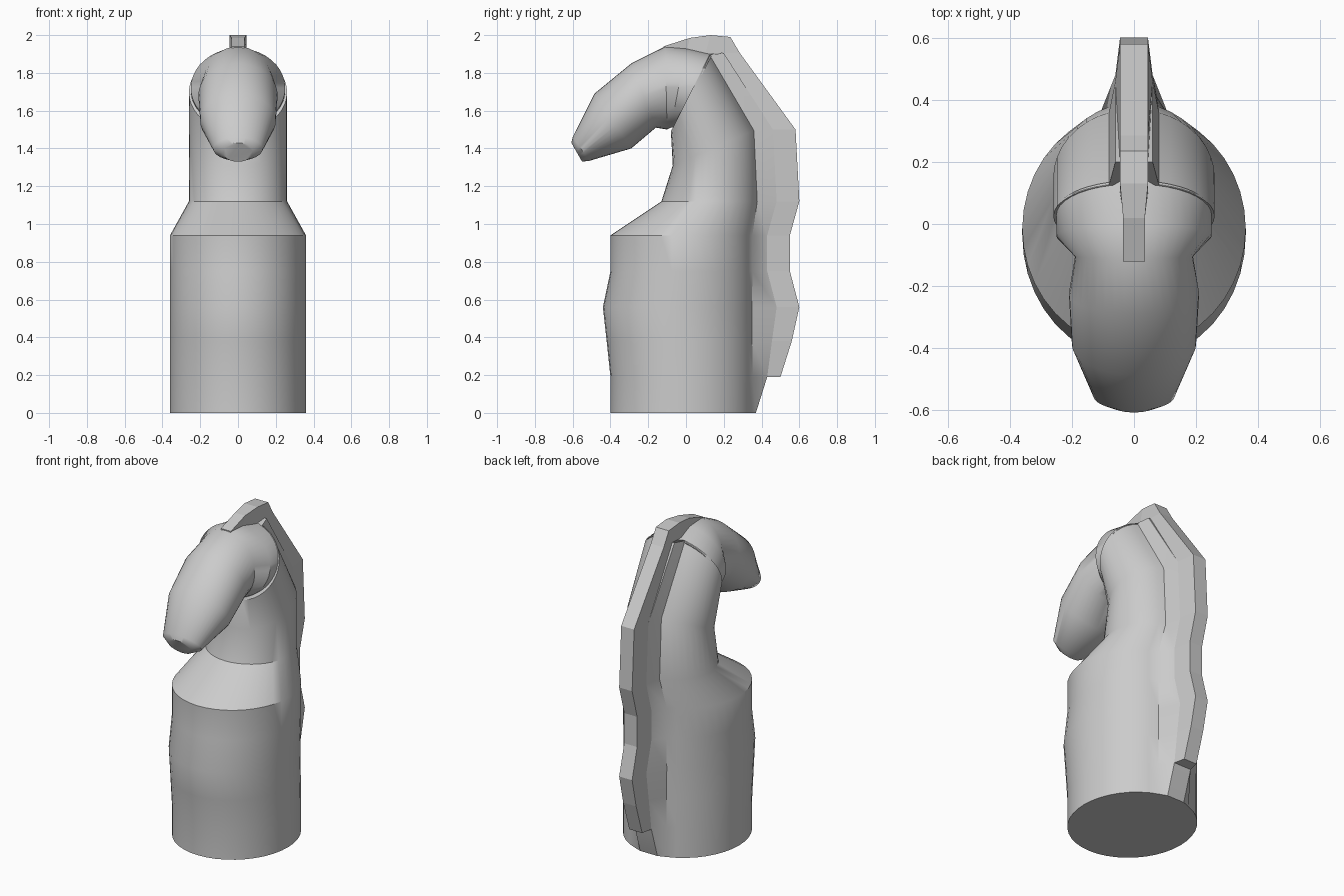
import bpy, bmesh, math

if "Cube" in bpy.data.objects:
    bpy.data.objects.remove(bpy.data.objects["Cube"])

N = 40  # sides of the round sections


def finish(name, bm, smooth=None):
    bmesh.ops.recalc_face_normals(bm, faces=bm.faces)
    mesh = bpy.data.meshes.new(name)
    bm.to_mesh(mesh)
    bm.free()
    ob = bpy.data.objects.new(name, mesh)
    bpy.context.collection.objects.link(ob)
    if smooth:
        bpy.ops.object.select_all(action='DESELECT')
        ob.select_set(True)
        bpy.context.view_layer.objects.active = ob
        bpy.ops.object.shade_smooth_by_angle(angle=math.radians(smooth))
    return ob


def skin(bm, rings):
    n = len(rings[0])
    for a, b in zip(rings, rings[1:]):
        for i in range(n):
            j = (i + 1) % n
            bm.faces.new((a[i], a[j], b[j], b[i]))
    bm.faces.new(rings[0])
    bm.faces.new(rings[-1])


def loft(name, sections, smooth):
    """Section: front (y, z), back (y, z), half width, optional back ridge (y, z)."""
    bm = bmesh.new()
    rings = []
    for f, b, w, *ridge in sections:
        ring = []
        for i in range(N):
            t = 2 * math.pi * i / N
            x, c = w * math.sin(t), math.cos(t)
            y = (f[0] + b[0]) / 2 + (b[0] - f[0]) / 2 * c
            z = (f[1] + b[1]) / 2 + (b[1] - f[1]) / 2 * c
            if ridge and i in (N - 1, 0, 1):
                x = {N - 1: -0.06, 0: 0, 1: 0.06}[i]
                y, z = ridge[0]
            ring.append(bm.verts.new((x, y, z)))
        rings.append(ring)
    skin(bm, rings)
    return finish(name, bm, smooth)


# Body and neck, with a raised ridge down the back
body = [((f, z), (0.37, z), 0.36, (r, z)) for z, f, r in (
    (0, -0.40, 0.37), (0.19, -0.40, 0.43), (0.38, -0.42, 0.455), (0.56, -0.44, 0.48),
    (0.75, -0.40, 0.43), (0.94, -0.40, 0.43))]
body += [
    ((-0.13, 1.12), (0.39, 1.12), 0.26, (0.48, 1.12)),
    ((-0.07, 1.31), (0.37, 1.50), 0.26, (0.46, 1.50)),
    ((-0.08, 1.49), (0.13, 1.905), 0.26, (0.20, 1.905)),
]
loft("body_and_neck", body, 35)

# Head, from the neck joint down to the nose
loft("head", [
    ((-0.06, 1.51), (0.14, 1.90), 0.25),
    ((-0.08, 1.51), (0.00, 1.93), 0.25),
    ((-0.10, 1.50), (-0.11, 1.94), 0.19),
    ((-0.16, 1.51), (-0.29, 1.85), 0.21),
    ((-0.29, 1.40), (-0.485, 1.69), 0.20),
    ((-0.51, 1.335), (-0.60, 1.46), 0.13),
    ((-0.55, 1.33), (-0.607, 1.43), 0.08),
], 40)

# Mane and forelock: inner (y, z), outer (y, z), inner and outer half widths
mane = [
    ((0.43, 0.19), (0.50, 0.19)), ((0.455, 0.38), (0.56, 0.38)), ((0.48, 0.56), (0.60, 0.56)),
    ((0.43, 0.75), (0.55, 0.75)), ((0.43, 0.94), (0.55, 0.94)), ((0.48, 1.12), (0.60, 1.12)),
    ((0.46, 1.50), (0.58, 1.50)), ((0.20, 1.905), (0.285, 1.905)), ((0.13, 1.90), (0.235, 1.99)),
    ((0.10, 1.89), (0.13, 2.00)), ((0.00, 1.90), (0.02, 1.985)), ((-0.12, 1.90), (-0.12, 1.94)),
]
bm = bmesh.new()
rings = []
for k, (a, b) in enumerate(mane):
    wi, wo = (0.06, 0.045) if k < 7 else (0.045, 0.045) if k < 10 else (0.03, 0.035)
    rings.append([bm.verts.new(p) for p in (
        (-wi, *a), (wi, *a), (wo, *b), (-wo, *b))])
skin(bm, rings)
finish("mane", bm)
